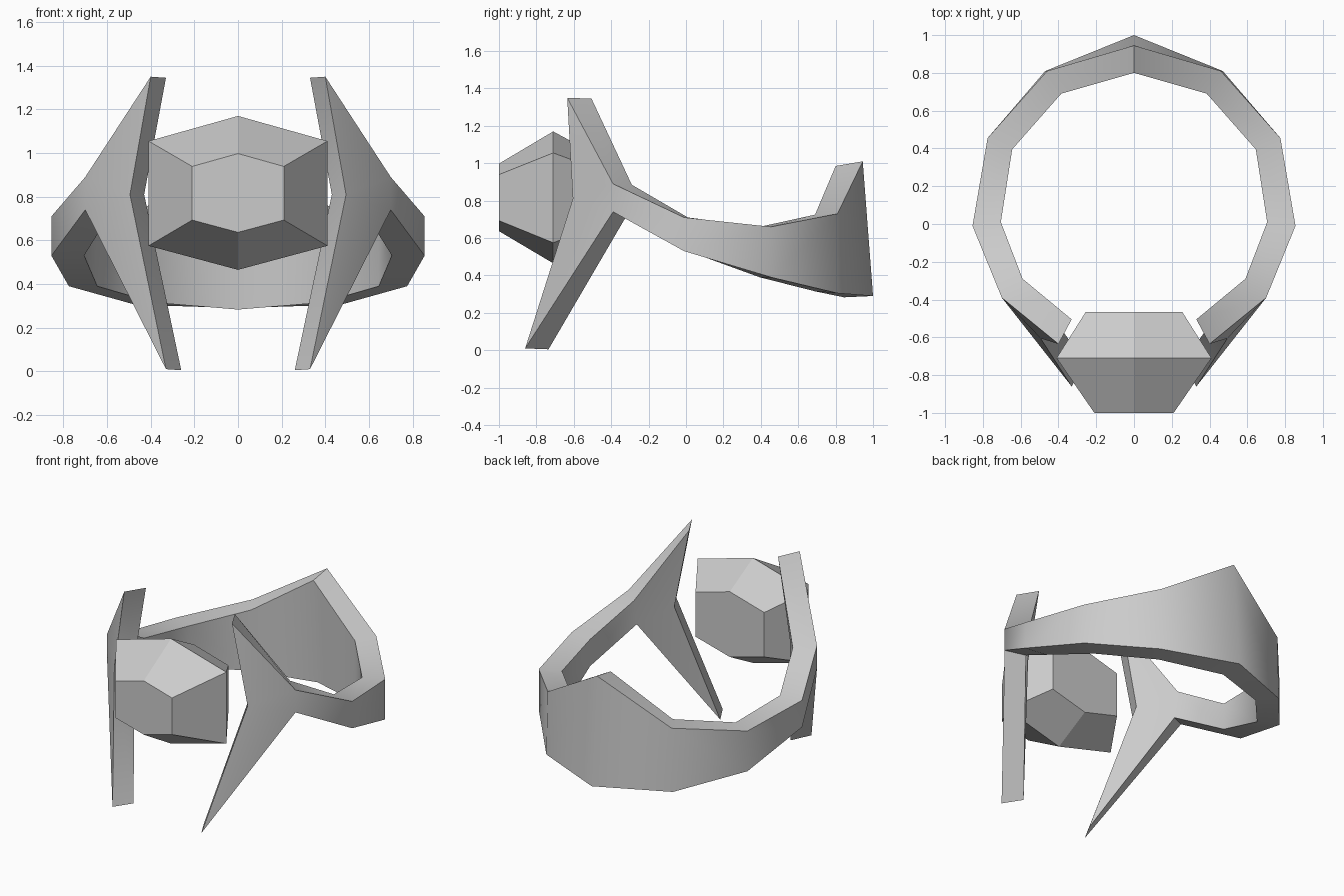
import bpy, bmesh, math
from mathutils import Vector

cube = bpy.data.objects.get("Cube")
if cube:
    bpy.data.objects.remove(cube, do_unlink=True)

GREY = (0.6, 0.6, 0.6, 1)
mat = bpy.data.materials.new("plain_grey")
mat.use_nodes = True
mat.diffuse_color = GREY
mat.node_tree.nodes["Principled BSDF"].inputs["Base Color"].default_value = GREY


def finish(bm, name, smooth_angle=None):
    bmesh.ops.recalc_face_normals(bm, faces=bm.faces)
    mesh = bpy.data.meshes.new(name)
    bm.to_mesh(mesh)
    bm.free()
    mesh.materials.append(mat)
    obj = bpy.data.objects.new(name, mesh)
    bpy.context.collection.objects.link(obj)
    if smooth_angle:
        bpy.ops.object.select_all(action='DESELECT')
        obj.select_set(True)
        bpy.context.view_layer.objects.active = obj
        bpy.ops.object.shade_smooth_by_angle(angle=math.radians(smooth_angle))
    return obj


# Band sections from back to front: outer top, outer bottom, inner top, inner bottom
sections = [
    [(0, .945, 1.01), (0, 1, .29), (0, .80, .985), (0, .845, .283)],
    [(.46, .81, .73), (.47, .81, .305), (.385, .69, .725), (.385, .69, .315)],
    [(.775, .455, .66), (.775, .455, .39), (.645, .395, .66), (.645, .395, .39)],
    [(.855, -.01, .71), (.855, -.01, .53), (.705, .01, .71), (.705, .01, .53)],
    [(.70, -.39, .89), (.70, -.39, .74), (.59, -.29, .885), (.59, -.32, .715)],
]
# Prong corners as outer and inner pairs: upper tip, middle notch, lower tip
prong = [
    [(.40, -.635, 1.35), (.33, -.505, 1.345)],
    [(.495, -.605, .81), (.43, -.49, .81)],
    [(.33, -.86, .01), (.26, -.735, .005)],
]

# Band half with its forked prongs, mirrored to the other side
bm = bmesh.new()
for side in (1, -1):
    def vert(p):
        return bm.verts.new((p[0] * side, p[1], p[2]))

    rings = [[vert(p) for p in s] for s in sections]
    for a, b in zip(rings, rings[1:]):
        for i, j in ((0, 1), (1, 3), (3, 2), (2, 0)):
            bm.faces.new((a[i], a[j], b[j], b[i]))
    ot, ob, it, ib = rings[-1]
    (uo, ui), (mo, mi), (lo, li) = [[vert(p) for p in c] for c in prong]
    for t, u, m, l, b in ((ot, uo, mo, lo, ob), (it, ui, mi, li, ib)):
        bm.faces.new((t, u, m))
        bm.faces.new((t, m, b))
        bm.faces.new((b, m, l))
    rim = [(ot, it), (uo, ui), (mo, mi), (lo, li), (ob, ib)]
    for (a, b), (c, d) in zip(rim, rim[1:]):
        bm.faces.new((a, b, d, c))
bmesh.ops.remove_doubles(bm, verts=bm.verts, dist=.001)
finish(bm, "ring_band", 50)

# Faceted stone: one hexagon outline scaled at three depths
outline = [(0, .353), (.41, .238), (.41, -.242), (0, -.352), (-.41, -.242), (-.41, .238)]
bm = bmesh.new()
layers = [[bm.verts.new((x * s, y, .817 + z * s)) for x, z in outline]
          for y, s in ((-1, .512), (-.71, 1), (-.465, .622))]
for a, b in zip(layers, layers[1:]):
    for i in range(6):
        j = (i + 1) % 6
        bm.faces.new((a[i], a[j], b[j], b[i]))
bm.faces.new(layers[0])
bm.faces.new(layers[-1])
finish(bm, "gemstone")
